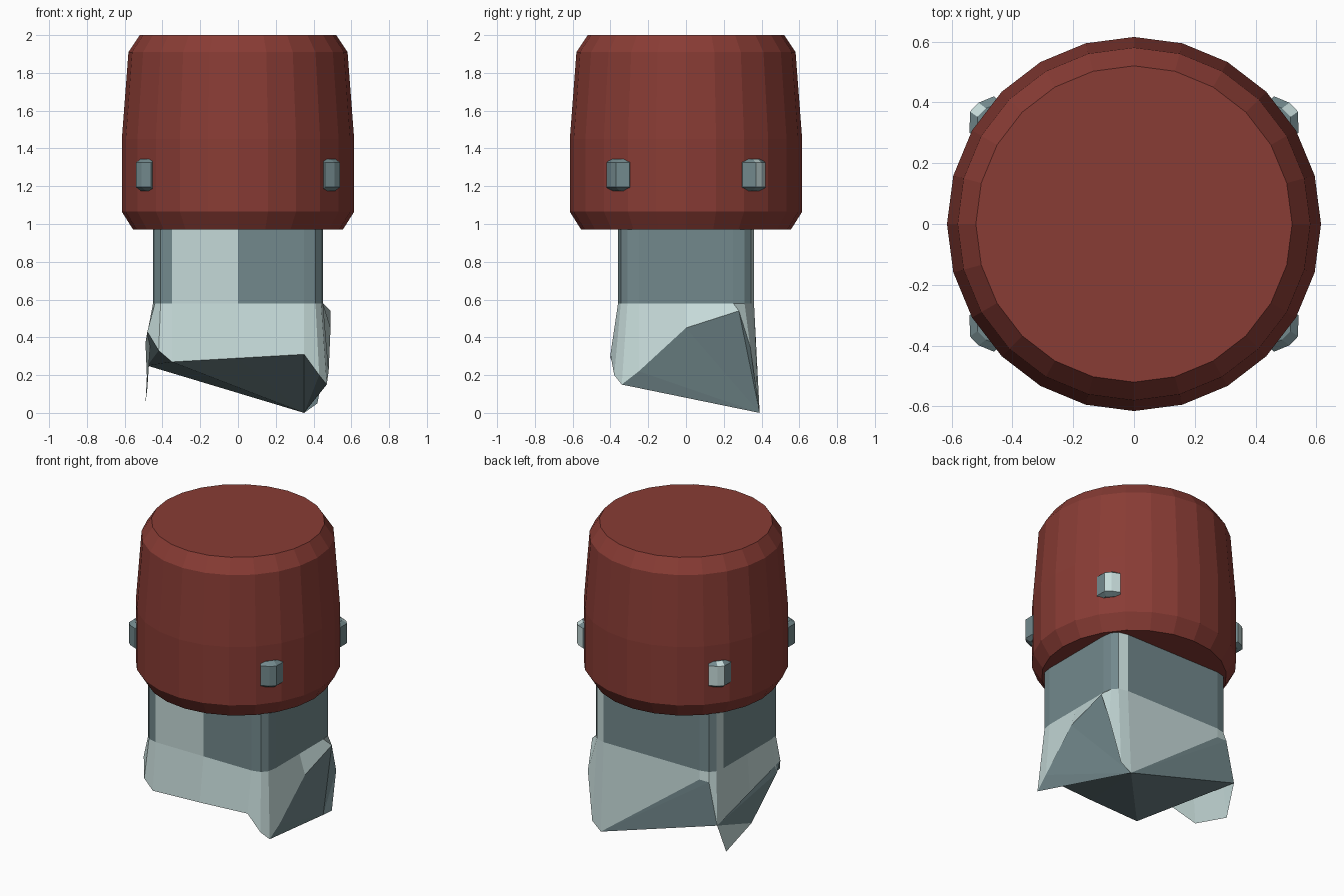
import bpy, bmesh
from math import cos, sin, radians, tau

old = bpy.data.objects.get("Cube")
if old:
    bpy.data.objects.remove(old)


def material(name, rgb):
    m = bpy.data.materials.new(name)
    m.use_nodes = True
    m.diffuse_color = (*rgb, 1)
    bsdf = m.node_tree.nodes["Principled BSDF"]
    bsdf.inputs["Base Color"].default_value = (*rgb, 1)
    bsdf.inputs["Roughness"].default_value = 0.8
    return m


RED = material("brick red", (0.25, 0.045, 0.035))
GRAY = material("slate gray", (0.17, 0.25, 0.265))
PALE = material("pale steel", (0.56, 0.70, 0.69))


def finish(bm, name, mats):
    me = bpy.data.meshes.new(name)
    bm.to_mesh(me)
    bm.free()
    for m in mats:
        me.materials.append(m)
    ob = bpy.data.objects.new(name, me)
    bpy.context.collection.objects.link(ob)
    return ob


def loft(bm, rings, caps=True):
    """Bridge equal-length rings; returns one list of side faces per band."""
    vs = [[bm.verts.new(p) for p in r] for r in rings]
    n = len(vs[0])
    bands = []
    for a, b in zip(vs, vs[1:]):
        bands.append([bm.faces.new((a[i], a[(i + 1) % n], b[(i + 1) % n], b[i]))
                      for i in range(n)])
    if caps:
        bm.faces.new(vs[0][::-1])
        bm.faces.new(vs[-1])
    return vs, bands


# Large faceted head
SIDES = 24
bm = bmesh.new()
profile = [(0.555, 0.97), (0.615, 1.065), (0.615, 1.45), (0.58, 1.91), (0.52, 2)]
loft(bm, [[(r * cos(tau * i / SIDES), r * sin(tau * i / SIDES), z)
           for i in range(SIDES)] for r, z in profile])
finish(bm, "head", [RED])

# Rounded rectangular section shared by the neck and the broken end
corner = [(0.45, 0.25), (0.44, 0.31), (0.41, 0.345), (0.35, 0.36)]
section = [(0.45, 0)] + corner
section += [(-x, y) for x, y in corner[::-1]]
section += [(-0.45, 0)] + [(-x, -y) for x, y in corner]
section += [(0, -0.36)] + [(x, -y) for x, y in corner[::-1]]
COUNT = len(section)


def level(z):
    return [(x, y, z) for x, y in section]


# Neck, with a few pale panels
bm = bmesh.new()
_, bands = loft(bm, [level(0.58), level(0.98)])
for i in (3, 7, 13):
    bands[0][i].material_index = 1
finish(bm, "neck", [GRAY, PALE])

# Broken flared end: jagged rim points under each section point
rim = [(.49, 0, .45), (.49, .28, .54), (.48, .34, .35), (.42, .38, .05),
       (.35, .39, 0), (-.35, .36, .52), (-.42, .36, .52), (-.48, .36, .25),
       (-.49, .28, .05), (-.48, 0, .13), (-.49, -.25, .37), (-.48, -.3, .43),
       (-.42, -.38, .33), (-.35, -.39, .27), (0, -.4, .29), (.35, -.4, .31),
       (.43, -.38, .2), (.47, -.34, .15), (.48, -.25, .22)]
bm = bmesh.new()
vs, bands = loft(bm, [rim, level(0.58)], caps=False)
for f in bands[0]:
    f.material_index = 1
edge = vs[0]
LOW, NOTCH, FRONT = 4, 7, 13


def fan(hub, ids):
    for a, b in zip(ids, ids[1:]):
        bm.faces.new((edge[hub], edge[a], edge[b]))


# Fracture surface fanned from the two rear hubs
fan(LOW, [i % COUNT for i in range(FRONT, COUNT + LOW)])
fan(LOW, range(LOW + 1, NOTCH + 1))
fan(LOW, (NOTCH, FRONT))
fan(NOTCH, range(NOTCH + 2, FRONT + 1))
tooth = bm.faces.new((edge[NOTCH], edge[NOTCH + 2], edge[NOTCH + 1]))
tooth.material_index = 1
finish(bm, "broken_end", [GRAY, PALE])

# Four chamfered studs around the head
stud = [(29, 0.618), (34.4, 0.654), (38, 0.648), (42.4, 0.623), (42, 0.56), (29, 0.56)]
for sx, xname in ((1, "left"), (-1, "right")):
    for sy, yname in ((-1, "front"), (1, "back")):
        bm = bmesh.new()
        rings = [[(sx * (r - inset) * cos(radians(a)), sy * (r - inset) * sin(radians(a)), z)
                  for a, r in stud]
                 for z, inset in ((1.175, 0.03), (1.195, 0), (1.325, 0), (1.345, 0.03))]
        _, bands = loft(bm, rings)
        bmesh.ops.recalc_face_normals(bm, faces=bm.faces)
        if sy > 0:
            for f in (bands[1][1], bands[1][2], bands[2][1]):
                f.material_index = 1
        finish(bm, f"{yname}_{xname}_stud", [GRAY, PALE])
